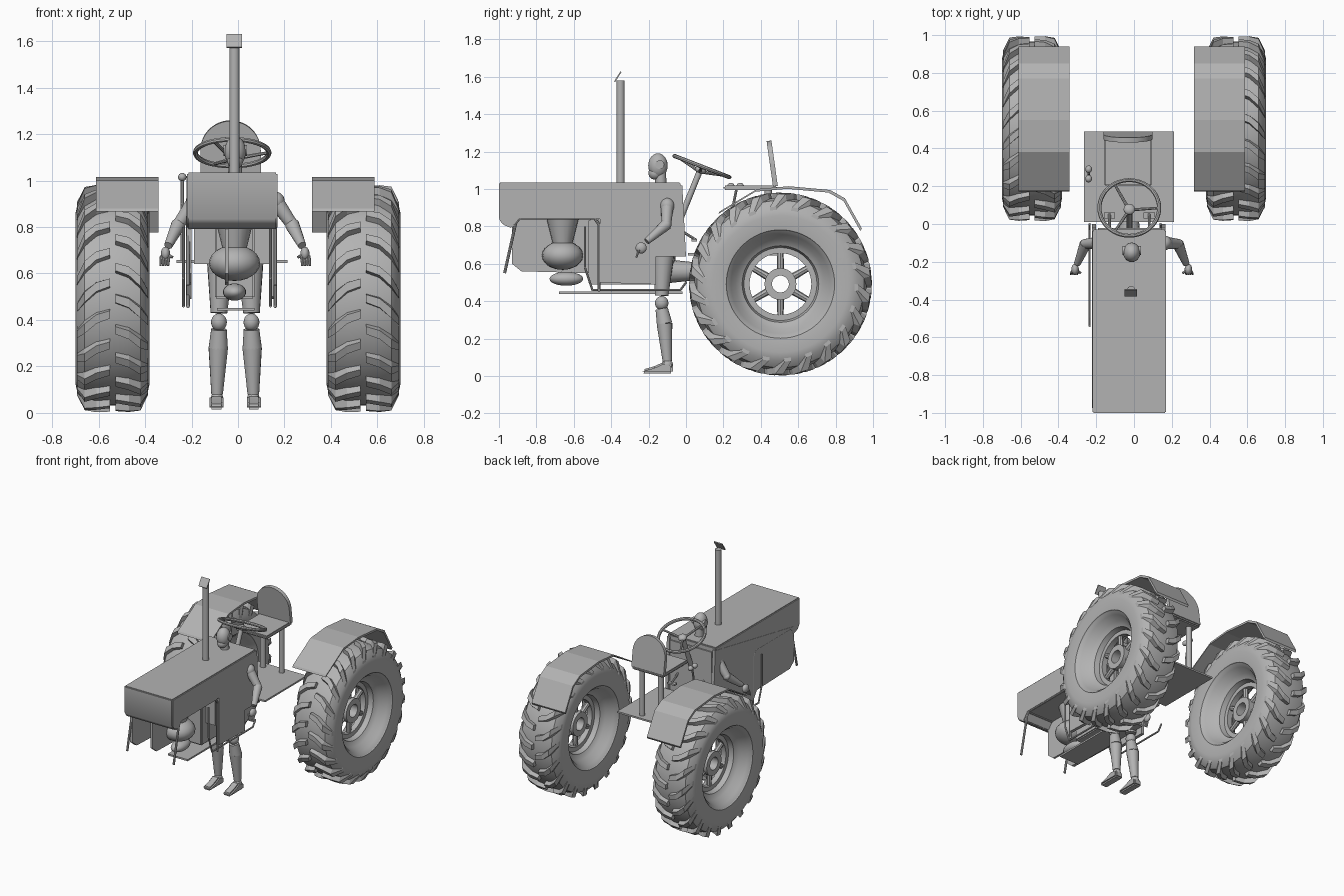
import bpy, bmesh, math
from mathutils import Vector, Matrix

if "Cube" in bpy.data.objects:
    bpy.data.objects.remove(bpy.data.objects["Cube"])

grey = bpy.data.materials.new("plain_grey")
grey.use_nodes = True
GREY = (0.45, 0.45, 0.45, 1)
grey.diffuse_color = GREY
grey.node_tree.nodes["Principled BSDF"].inputs["Base Color"].default_value = GREY
CX = -0.025  # centre line of the body


def finish(name, bm, smooth=True):
    bmesh.ops.recalc_face_normals(bm, faces=bm.faces)
    me = bpy.data.meshes.new(name)
    bm.to_mesh(me)
    bm.free()
    me.materials.append(grey)
    ob = bpy.data.objects.new(name, me)
    bpy.context.scene.collection.objects.link(ob)
    if smooth:
        bpy.ops.object.select_all(action='DESELECT')
        ob.select_set(True)
        bpy.context.view_layer.objects.active = ob
        bpy.ops.object.shade_smooth_by_angle(angle=math.radians(35))
    return ob


def slab(name, pts, x0, x1, bevel=0):
    """Side outline (y, z) extruded from x0 to x1."""
    bm = bmesh.new()
    face = bm.faces.new([bm.verts.new((x0, y, z)) for y, z in pts])
    ext = bmesh.ops.extrude_face_region(bm, geom=[face])["geom"]
    bmesh.ops.translate(bm, vec=(x1 - x0, 0, 0), verts=[v for v in ext if isinstance(v, bmesh.types.BMVert)])
    if bevel:
        bmesh.ops.bevel(bm, geom=bm.edges[:], offset=bevel, segments=2, affect='EDGES')
    return finish(name, bm, bevel > 0)


def box(name, x0, x1, y0, y1, z0, z1, bevel=0):
    return slab(name, [(y0, z0), (y1, z0), (y1, z1), (y0, z1)], x0, x1, bevel)


def add_rod(bm, a, b, r0, r1=None, seg=16):
    a, b = Vector(a), Vector(b)
    rot = (b - a).to_track_quat('Z', 'Y').to_matrix().to_4x4()
    bmesh.ops.create_cone(bm, cap_ends=True, segments=seg, radius1=r0, radius2=r0 if r1 is None else r1,
                          depth=(b - a).length, matrix=Matrix.Translation((a + b) / 2) @ rot)


def add_ball(bm, c, size):
    bmesh.ops.create_uvsphere(bm, u_segments=20, v_segments=12, radius=1,
                              matrix=Matrix.Translation(c) @ Matrix.Diagonal((*size, 1)))


def rod(name, *args):
    bm = bmesh.new()
    add_rod(bm, *args)
    return finish(name, bm)


def ball(name, c, size):
    bm = bmesh.new()
    add_ball(bm, c, size)
    return finish(name, bm)


def pipe(name, pts, r):
    bm = bmesh.new()
    for a, b in zip(pts, pts[1:]):
        add_rod(bm, a, b, r, r, 8)
        add_ball(bm, b, (r, r, r))
    return finish(name, bm)


def lathe(bm, profile, steps, closed=False):
    """Spin (x, radius) points about the x axis."""
    rings = [[bm.verts.new((x, r * math.cos(t), r * math.sin(t))) for x, r in profile]
             for t in (2 * math.pi * i / steps for i in range(steps))]
    n = len(profile)
    for i in range(steps):
        p, q = rings[i], rings[(i + 1) % steps]
        for j in range(n if closed else n - 1):
            k = (j + 1) % n
            bm.faces.new((p[j], p[k], q[k], q[j]))


def add_lug(bm, side, start):
    """Slanted tread bar from the tyre centre to its shoulder."""
    rows = []
    for x, r, lag, half in ((.012, .487, 0, .035), (.07, .489, .04, .04), (.12, .482, .13, .045), (.153, .415, .24, .04)):
        a = start - lag
        corners = ((r, a - half), (r, a + half), (r - .035, a + half * 1.3), (r - .035, a - half * 1.3))
        rows.append([bm.verts.new((side * x, -q * math.cos(t), q * math.sin(t))) for q, t in corners])
    for p, q in zip(rows, rows[1:]):
        for j in range(4):
            k = (j + 1) % 4
            bm.faces.new((p[j], p[k], q[k], q[j]))
    bm.faces.new(rows[0])
    bm.faces.new(rows[-1][::-1])


# Rear wheels and fenders
half_tyre = [(.135, .28), (.15, .29), (.16, .365), (.15, .41), (.12, .447), (.06, .46)]
half_rim = [(.145, .287), (.125, .265), (.075, .24), (.055, .205), (.02, .195), (.02, .165)]
for side, label in ((1, "left"), (-1, "right")):
    centre = Vector((side * .54, .505, .492))
    bm = bmesh.new()
    lathe(bm, half_tyre + [(-x, r) for x, r in reversed(half_tyre)], 64)
    finish(label + "_tyre", bm).location = centre
    bm = bmesh.new()
    for i in range(22):
        add_lug(bm, 1, i * math.tau / 22)
        add_lug(bm, -1, (i + .5) * math.tau / 22)
    finish(label + "_tread", bm, False).location = centre
    bm = bmesh.new()
    lathe(bm, half_rim + [(-x, r) for x, r in reversed(half_rim)], 48, True)
    lathe(bm, [(.04, .045), (.04, .085), (-.04, .085), (-.04, .045)], 32, True)
    for i in range(6):
        t = math.tau * (i + .5) / 6
        d = Vector((0, math.cos(t), math.sin(t)))
        add_rod(bm, d * .075, d * .18, .02, .016, 8)
    finish(label + "_rim", bm).location = centre
    top = [(.18, .88), (.38, 1.0), (.55, 1.015), (.77, .995), (.85, .95), (.94, .79)]
    under = [(y - .008, z - .014) for y, z in reversed(top)]
    x = side * .465 - .012
    slab(label + "_fender", top + under, x - .135, x + .135)

# Hood, panels and engine
slab("hood", [(-1, 1.035), (-1, .84), (-.98, .81), (-.93, .79), (-.89, .84), (-.03, .84), (-.03, 1.035)], -.22, .17, .006)
rear = [(-.16, .49), (-.16, .64), (0, .64), (-.02, 1.02)]
slab("left_panel", [(-.46, 1.02), (-.46, .5)] + rear, .145, .168)
slab("right_panel", [(-.93, .85), (-.93, .6), (-.88, .56), (-.5, .55), (-.46, .49)] + rear, -.222, -.2)
slab("inner_panel", [(-.93, .85), (-.93, .6), (-.88, .56), (-.5, .55), (-.5, .85)], -.055, -.04)
box("firewall", -.19, .145, -.47, -.44, .64, .85)
box("dash", -.19, .145, -.1, -.02, .64, 1.0)
box("engine_block", -.1, .07, -.52, -.16, .49, .84, .008)
box("sump_plate", -.09, .07, -.68, -.02, .44, .452)
rod("gear_housing", (CX, -.16, .56), (CX, .03, .56), .07, .05)
ball("air_tank", (-.015, -.66, .645), (.11, .11, .077))
ball("small_tank", (-.015, -.64, .52), (.05, .09, .037))
rod("tank_neck", (-.015, -.66, .7), (-.015, -.66, .84), .05, .085)
for side, x in (("left", .16), ("right", -.215)):
    pipe(side + "_guard_rail", [(x, -.97, .55), (x, -.91, .82), (x, -.89, .845), (x, -.49, .845), (x, -.465, .81), (x, -.465, .46)], .008)
    pipe(side + "_fuel_line", [(x - .02, -.54, .8), (x - .02, -.54, .58), (x - .02, -.5, .46), (x - .02, -.03, .46), (x - .02, 0, .5)], .006)

# Exhaust
rod("exhaust_pipe", (-.015, -.35, 1.02), (-.015, -.35, 1.58), .022)
slab("exhaust_flap", [(-.385, 1.575), (-.38, 1.57), (-.345, 1.625), (-.35, 1.63)], -.05, .017)

# Platform and seat
box("platform", -.265, .212, .01, .49, .645, .657)
for side, x in (("left", .045), ("right", -.105)):
    rod(side + "_seat_post", (x, .44, .65), (x, .44, 1.005), .02)
box("seat", -.16, .095, .2, .49, .995, 1.02, .008)
bm = bmesh.new()
arc = [(.13 * math.cos(math.pi * i / 24), .115 + .13 * math.sin(math.pi * i / 24)) for i in range(25)]
outline = [(-.13, 0)] + [(-.13, .115)] + arc[-2:0:-1] + [(.13, .115), (.13, 0)]
f = bm.faces.new([bm.verts.new((x, -.013, z)) for x, z in outline])
ext = bmesh.ops.extrude_face_region(bm, geom=[f])["geom"]
bmesh.ops.translate(bm, vec=(0, .026, 0), verts=[v for v in ext if isinstance(v, bmesh.types.BMVert)])
back = finish("seat_back", bm)
back.location = (-.032, .478, 1.015)
back.rotation_euler.x = .14

# Steering wheel, column, levers and pedals
bm = bmesh.new()
tilt = Matrix.Translation((CX, .085, 1.12)) @ Matrix.Rotation(-.37, 4, 'X') @ Matrix.Rotation(math.pi / 2, 4, 'Y')
lathe(bm, [(.011 * math.cos(k * math.pi / 4), .158 + .011 * math.sin(k * math.pi / 4)) for k in range(8)], 48, True)
for i in range(3):
    t = math.tau * i / 3 + math.pi / 2
    add_rod(bm, (.03, 0, 0), (0, .155 * math.cos(t), .155 * math.sin(t)), .009, .007, 8)
add_ball(bm, (.02, 0, 0), (.02, .03, .03))
bm.transform(tilt)
finish("steering_wheel", bm)
rod("steering_column", (CX, .075, 1.1), (CX, -.03, .84), .016)
pipe("lever", [(-.24, .24, .65), (-.24, .25, .9), (-.24, .27, 1.0)], .007)
for y in (.24, .29):
    ball("lever_knob", (-.24, y, 1.015), (.018, .02, .018))
for x in (-.13, .08):
    pipe("pedal_arm", [(x, -.03, .78), (x, .05, .73)], .007)
    box("pedal", x - .03, x + .03, .03, .06, .72, .732)

# Jointed figure
MX = -.012
bm = bmesh.new()
add_ball(bm, (MX, -.15, 1.125), (.046, .052, .066))
add_ball(bm, (MX, -.165, 1.085), (.034, .036, .035))
add_rod(bm, (MX, -.135, .98), (MX, -.135, 1.1), .032, .028)
add_rod(bm, (MX - .05, -.14, 1.13), (MX + .05, -.14, 1.13), .024)
finish("figure_head", bm)
bm = bmesh.new()
add_ball(bm, (MX, -.12, .87), (.13, .07, .12))
add_rod(bm, (MX, -.12, .68), (MX, -.12, .82), .085, .09)
add_ball(bm, (MX, -.12, .64), (.11, .065, .07))
finish("figure_torso", bm)
for s, label in ((1, "left"), (-1, "right")):
    bm = bmesh.new()
    shoulder, elbow, wrist = [Vector((MX + s * x, y, z)) for x, y, z in
                              ((.175, -.1, .91), (.245, -.105, .81), (.288, -.21, .72))]
    add_ball(bm, shoulder, (.038, .038, .042))
    add_rod(bm, shoulder, elbow, .034, .026)
    add_ball(bm, elbow, (.027, .027, .027))
    add_rod(bm, elbow, wrist, .031, .018)
    palm = wrist + Vector((s * .012, -.03, -.035))
    add_ball(bm, palm, (.02, .03, .03))
    for i in range(4):
        base = palm + Vector((s * (.018 - i * .011), -.012, -.01))
        add_rod(bm, base, base + Vector((s * .004, -.014, -.042)), .007, .005, 8)
    add_rod(bm, palm, palm + Vector((-s * .03, -.02, -.015)), .008, .006, 8)
    finish(label + "_figure_arm", bm)
    bm = bmesh.new()
    x = MX + s * .07
    add_rod(bm, (x, -.13, .43), (x - s * .005, -.12, .64), .036, .056)
    add_ball(bm, (x, -.13, .39), (.034, .036, .038))
    add_rod(bm, (x, -.13, .36), (x + s * .003, -.115, .28), .034, .042)
    add_rod(bm, (x + s * .003, -.115, .28), (x + s * .008, -.1, .08), .042, .025)
    add_ball(bm, (x + s * .008, -.1, .06), (.027, .03, .032))
    finish(label + "_figure_leg", bm)
    x += s * .01
    slab(label + "_figure_foot", [(-.235, .015), (-.07, .015), (-.07, .06), (-.12, .075), (-.17, .052), (-.23, .035)],
         x - .03, x + .03, .009)
